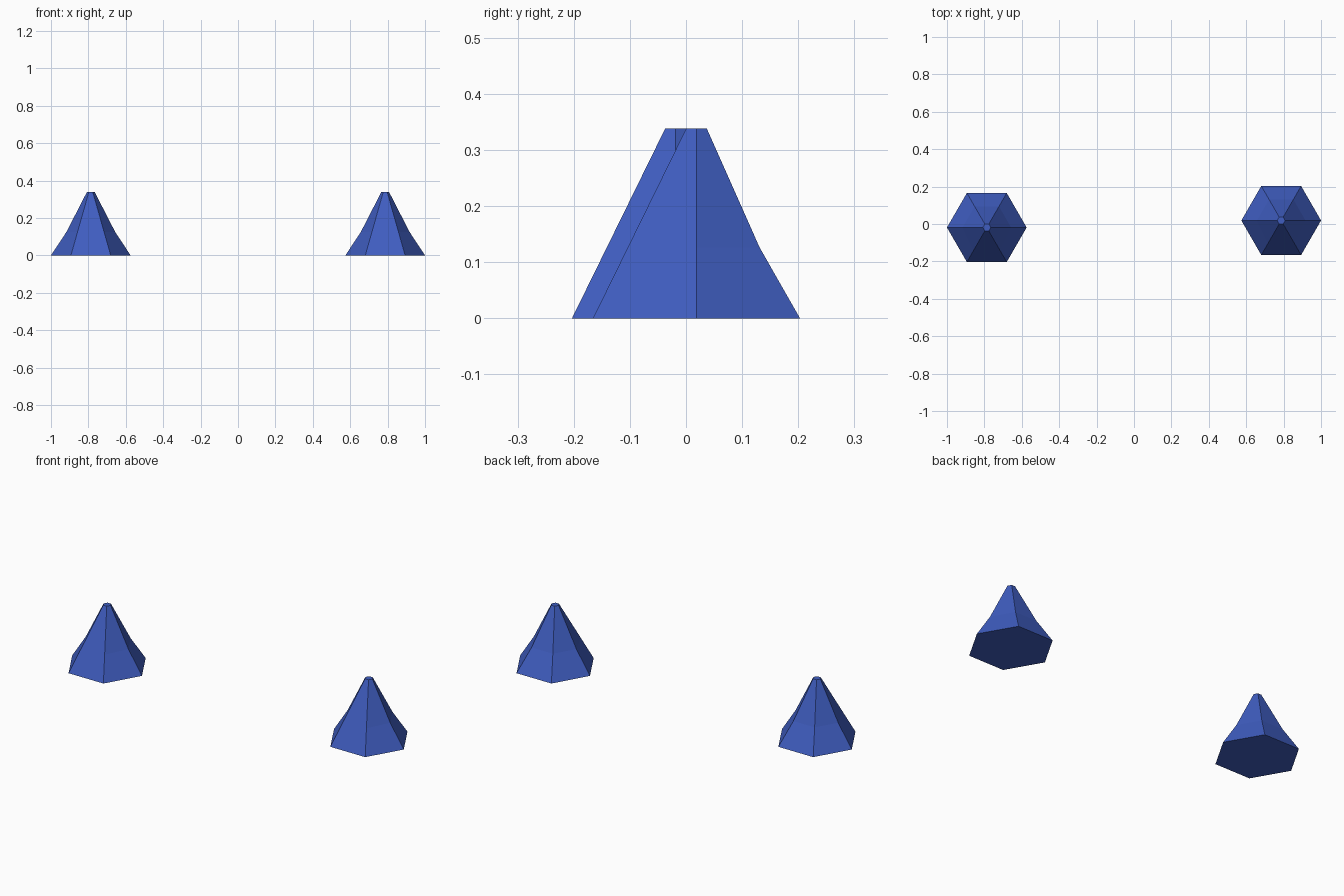
import bpy, bmesh, math

if "Cube" in bpy.data.objects:
    bpy.data.objects.remove(bpy.data.objects["Cube"])

blue = bpy.data.materials.new("blue")
blue.diffuse_color = (0.050, 0.110, 0.530, 1)
blue.use_nodes = True
blue.node_tree.nodes["Principled BSDF"].inputs["Base Color"].default_value = blue.diffuse_color

SIDES = 6
BASE_R, MID_R, TOP_R = 0.213, 0.130, 0.0213
MID_Z, HEIGHT = 0.126, 0.338


def hex_cone(name, x, y):
    """Six-sided truncated cone; side and back edges bend slightly inward."""
    bm = bmesh.new()
    rings = []
    for z, r in ((0, BASE_R), (MID_Z, MID_R), (HEIGHT, TOP_R)):
        ring = []
        for i in range(SIDES):
            a = i * math.tau / SIDES
            rad = r
            if z == MID_Z and math.sin(a) < -0.1:   # front edges stay straight
                rad = BASE_R + (TOP_R - BASE_R) * MID_Z / HEIGHT
            ring.append(bm.verts.new((rad * math.cos(a), rad * math.sin(a), z)))
        rings.append(ring)
    for lo, hi in zip(rings, rings[1:]):
        for i in range(SIDES):
            j = (i + 1) % SIDES
            bm.faces.new((lo[i], lo[j], hi[j], hi[i]))
    # closed base and small flat tip
    bm.faces.new(rings[0][::-1])
    bm.faces.new(rings[-1])
    bmesh.ops.recalc_face_normals(bm, faces=bm.faces)
    mesh = bpy.data.meshes.new(name)
    bm.to_mesh(mesh)
    bm.free()
    mesh.materials.append(blue)
    ob = bpy.data.objects.new(name, mesh)
    ob.location = (x, y, 0)
    bpy.context.collection.objects.link(ob)


# two matching cones, set diagonally apart
for name, s in (("left_cone", -1), ("right_cone", 1)):
    hex_cone(name, s * 0.787, s * 0.0187)
